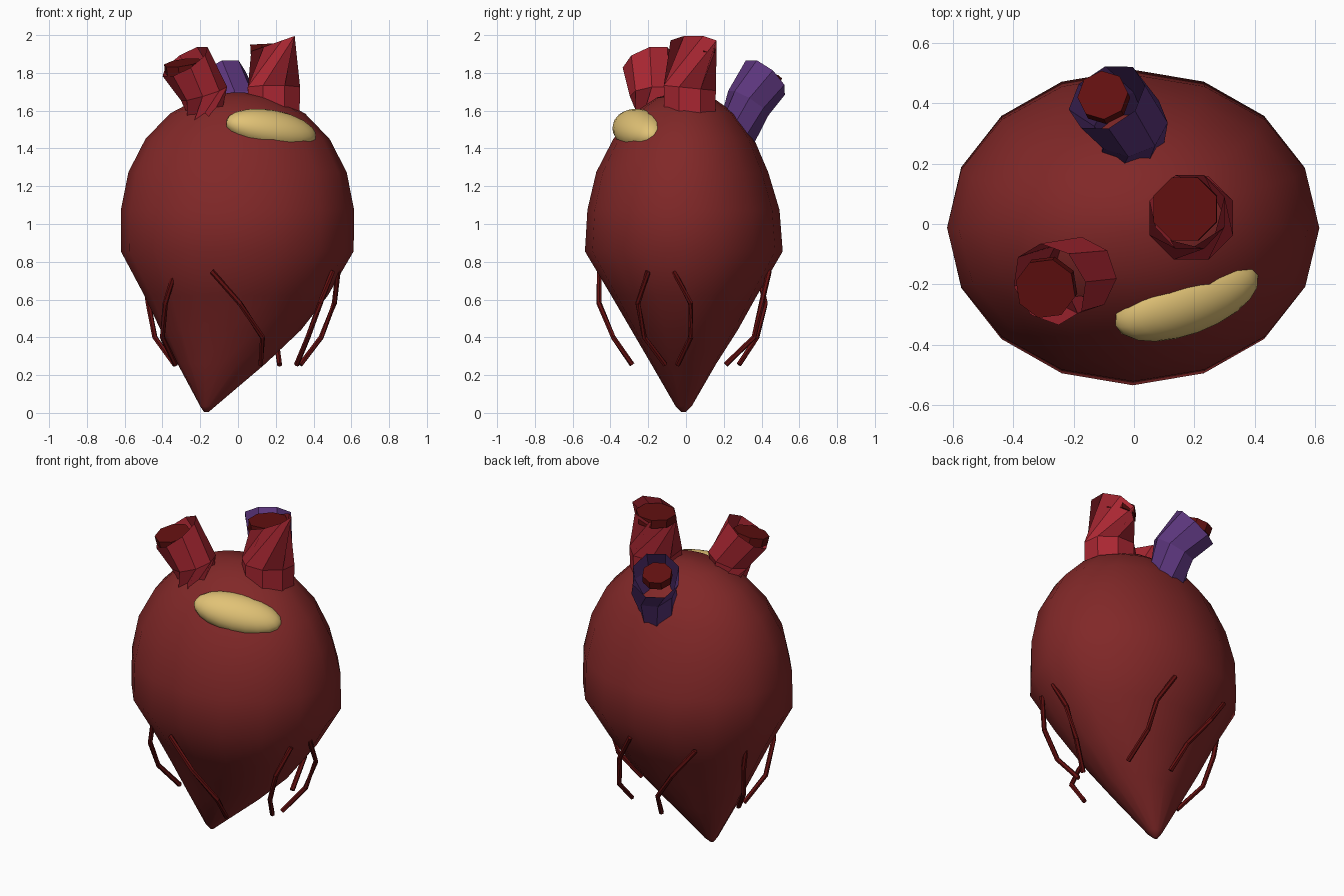
import bpy, bmesh, math
from mathutils import Vector

if "Cube" in bpy.data.objects:
    bpy.data.objects.remove(bpy.data.objects["Cube"], do_unlink=True)


def material(name, rgb):
    m = bpy.data.materials.new(name)
    m.use_nodes = True
    m.diffuse_color = (*rgb, 1)
    bsdf = m.node_tree.nodes["Principled BSDF"]
    bsdf.inputs["Base Color"].default_value = (*rgb, 1)
    bsdf.inputs["Roughness"].default_value = 0.7
    return m


MUSCLE = material("muscle red", (0.22, 0.021, 0.021))
ARTERY = material("artery red", (0.4, 0.02, 0.032))
VEIN = material("vein purple", (0.105, 0.036, 0.2))
DARK = material("dark blood red", (0.12, 0.005, 0.005))
FAT = material("fat yellow", (0.75, 0.54, 0.18))


def loft(name, rings, mat, smooth=False, close=False):
    """Skin a list of equal-length point rings."""
    bm = bmesh.new()
    loops = [[bm.verts.new(p) for p in ring] for ring in rings]
    n = len(loops[0])
    for low, high in zip(loops, loops[1:]):
        for i in range(n):
            j = (i + 1) % n
            bm.faces.new((low[i], low[j], high[j], high[i]))
    if close:
        bm.faces.new(loops[0][::-1])
        bm.faces.new(loops[-1])
    me = bpy.data.meshes.new(name)
    for f in bm.faces:
        f.smooth = smooth
    bm.to_mesh(me)
    bm.free()
    me.materials.append(mat)
    ob = bpy.data.objects.new(name, me)
    bpy.context.collection.objects.link(ob)
    return ob


def ring(centre, radius, normal, sides=8):
    """Polygon of points around a centre, facing along normal."""
    q = Vector(normal).to_track_quat('Z', 'Y')
    angles = [math.tau * (i + 0.5) / sides for i in range(sides)]
    return [Vector(centre) + q @ Vector((math.cos(a) * radius, math.sin(a) * radius, 0))
            for a in angles]


# Heart body: height, right edge, left edge, front edge, back edge
profile = [
    (0.005, -0.18, -0.155, -0.025, 0.0),
    (0.035, -0.2, -0.12, -0.055, 0.03),
    (0.26, -0.32, 0.145, -0.185, 0.16),
    (0.44, -0.41, 0.335, -0.29, 0.275),
    (0.62, -0.495, 0.475, -0.395, 0.375),
    (0.855, -0.62, 0.612, -0.535, 0.512),
    (1.075, -0.62, 0.615, -0.522, 0.495),
    (1.275, -0.58, 0.575, -0.475, 0.435),
    (1.45, -0.49, 0.485, -0.385, 0.36),
    (1.585, -0.36, 0.355, -0.28, 0.26),
    (1.67, -0.2, 0.195, -0.155, 0.14),
    (1.695, -0.04, 0.04, -0.03, 0.03),
]
rings = []
for z, x0, x1, y0, y1 in profile:
    cx, cy, rx, ry = (x0 + x1) / 2, (y0 + y1) / 2, (x1 - x0) / 2, (y1 - y0) / 2
    rings.append([(cx + rx * math.cos(math.tau * i / 16),
                   cy + ry * math.sin(math.tau * i / 16), z) for i in range(16)])
loft("heart_body", rings, MUSCLE, smooth=True, close=True)

# Great vessels: bent open tubes, each with a dark plug inside its mouth
vessels = [
    ("main_artery", ARTERY,
     [((0.19, 0.02, 1.5), 0.145, (0, 0, 1)),
      ((0.19, 0.02, 1.72), 0.15, (0, 0.1, 1)),
      ((0.185, 0.04, 1.955), 0.132, (-0.35, 0, 1))],
     ((0.17, 0.05, 1.93), 0.113, (-0.05, 0, 1))),
    ("front_artery", ARTERY,
     [((-0.16, -0.16, 1.45), 0.115, (0, 0, 1)),
      ((-0.18, -0.17, 1.69), 0.128, (-0.3, -0.1, 1)),
      ((-0.28, -0.2, 1.86), 0.142, (-0.5, -0.3, 0.8))],
     ((-0.29, -0.21, 1.83), 0.102, (-0.15, -0.2, 1))),
    ("rear_vein", VEIN,
     [((-0.01, 0.26, 1.45), 0.11, (0, 0.3, 1)),
      ((-0.01, 0.33, 1.64), 0.125, (-0.2, 0.5, 0.8)),
      ((-0.09, 0.42, 1.775), 0.138, (-0.4, 0.6, 0.7))],
     ((-0.1, 0.42, 1.775), 0.085, (-0.15, 0.3, 0.9))),
]
for name, mat, path, (centre, radius, normal) in vessels:
    loft(name, [ring(*section) for section in path], mat)
    half = Vector(normal).normalized() * 0.025
    loft(name + "_opening", [ring(Vector(centre) - half, radius, normal),
                             ring(Vector(centre) + half, radius, normal)], DARK, close=True)

# Fat pad: flattened ellipsoid half sunk in the upper front
bpy.ops.mesh.primitive_uv_sphere_add(segments=20, ring_count=12, location=(0.175, -0.25, 1.5),
                                     rotation=(math.radians(25), math.radians(9), math.radians(20)))
pad = bpy.context.object
pad.name = "fat_pad"
pad.scale = (0.255, 0.12, 0.1)
pad.data.materials.append(FAT)
bpy.ops.object.shade_smooth()

# Surface arteries: thin kinked cords, each given as x, y at four falling heights
heights = (0.75, 0.58, 0.4, 0.255)
cords = {
    "right_front": [(-0.335, -0.34), (-0.385, -0.3), (-0.4, -0.2), (-0.33, -0.09)],
    "right_side": [(-0.5, 0.13), (-0.475, 0.12), (-0.44, 0.07), (-0.335, -0.03)],
    "front": [(-0.14, -0.46), (0.01, -0.46), (0.13, -0.385), (0.12, -0.285)],
    "left_front": [(0.5, -0.2), (0.435, -0.255), (0.37, -0.22), (0.31, -0.11)],
    "left_side": [(0.53, -0.065), (0.51, 0.025), (0.44, 0.025), (0.33, -0.045)],
    "left_back": [(0.07, 0.44), (0.17, 0.4), (0.2, 0.36), (0.22, 0.21)],
    "back": [(-0.33, 0.38), (-0.2, 0.42), (-0.07, 0.375), (-0.03, 0.28)],
}
for name, points in cords.items():
    sections = []
    pts = [Vector((x, y, z)) for (x, y), z in zip(points, heights)]
    for i, p in enumerate(pts):
        along = pts[min(i + 1, 3)] - pts[max(i - 1, 0)]
        sections.append(ring(p, 0.014, along, 6))
    loft(name + "_surface_artery", sections[::-1], DARK, close=True)
